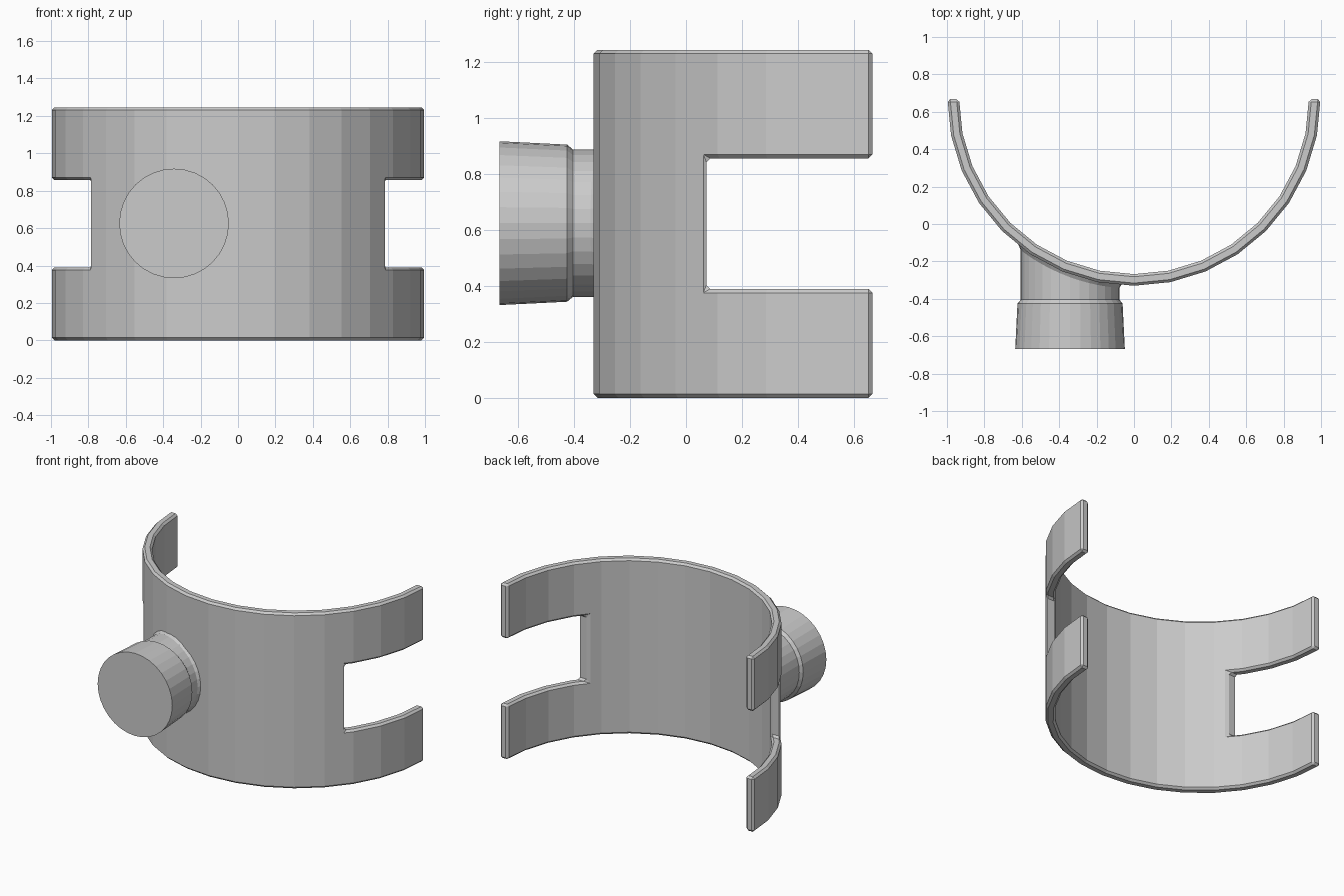
import bpy, bmesh
from math import sin, cos, pi, sqrt

cube = bpy.data.objects.get("Cube")
if cube:
    bpy.data.objects.remove(cube, do_unlink=True)

HEIGHT, CENTRE_Y = 1.245, 0.667
OUTER, WALL = 0.997, 0.062
SIDES = 32

grey = bpy.data.materials.new("plain grey")
grey.use_nodes = True
grey.diffuse_color = (0.6, 0.6, 0.6, 1)
grey.node_tree.nodes["Principled BSDF"].inputs["Base Color"].default_value = (0.6, 0.6, 0.6, 1)


def make_object(name, bm):
    bmesh.ops.recalc_face_normals(bm, faces=bm.faces[:])
    mesh = bpy.data.meshes.new(name)
    bm.to_mesh(mesh)
    bm.free()
    mesh.materials.append(grey)
    obj = bpy.data.objects.new(name, mesh)
    bpy.context.collection.objects.link(obj)
    return obj


def arc(radius):
    angles = [-pi / 2 + pi * i / (SIDES // 2) for i in range(SIDES // 2 + 1)]
    return [(radius * sin(a), CENTRE_Y - radius * cos(a)) for a in angles]


# Half-round band: arc outline extruded upward
bm = bmesh.new()
outline = arc(OUTER) + arc(OUTER - WALL)[::-1]
base = bm.faces.new([bm.verts.new((x, y, 0)) for x, y in outline])
grown = bmesh.ops.extrude_face_region(bm, geom=[base], use_keep_orig=True)
top = [v for v in grown["geom"] if isinstance(v, bmesh.types.BMVert)]
bmesh.ops.translate(bm, verts=top, vec=(0, 0, HEIGHT))
band = make_object("band", bm)

# Slot through both arms
bm = bmesh.new()
bmesh.ops.create_cube(bm, size=1)
for v in bm.verts:
    v.co.x *= 3
    v.co.y = 0.073 if v.co.y < 0 else 1
    v.co.z = 0.39 if v.co.z < 0 else 0.857
cutter = make_object("slot_cutter", bm)
cutter.hide_render = True

cut = band.modifiers.new("slot", "BOOLEAN")
cut.operation, cut.solver, cut.object = "DIFFERENCE", "EXACT", cutter
bevel = band.modifiers.new("edge_chamfer", "BEVEL")
bevel.width, bevel.segments = 0.014, 1
bevel.limit_method, bevel.angle_limit = "ANGLE", pi / 6
bpy.context.view_layer.objects.active = band
band.select_set(True)
for name in ("slot", "edge_chamfer"):
    bpy.ops.object.modifier_apply(modifier=name)
bpy.data.objects.remove(cutter, do_unlink=True)

# Round stub: rings along y; the last two follow the curve of the band
bm = bmesh.new()
rings = [(0.293, -0.667, False), (0.281, -0.425, False), (0.264, -0.405, False),
         (0.264, -0.015, True), (0.28, 0.012, True)]
previous = None
for radius, y, on_band in rings:
    ring = []
    for i in range(SIDES):
        a = 2 * pi * i / SIDES
        x = -0.342 + radius * cos(a)
        depth = y + CENTRE_Y - sqrt(OUTER ** 2 - x ** 2) if on_band else y
        ring.append(bm.verts.new((x, depth, 0.625 + radius * sin(a))))
    if previous is None:
        bm.faces.new(ring)
    else:
        for i in range(SIDES):
            j = (i + 1) % SIDES
            bm.faces.new((previous[i], previous[j], ring[j], ring[i]))
    previous = ring
make_object("stub", bm)
